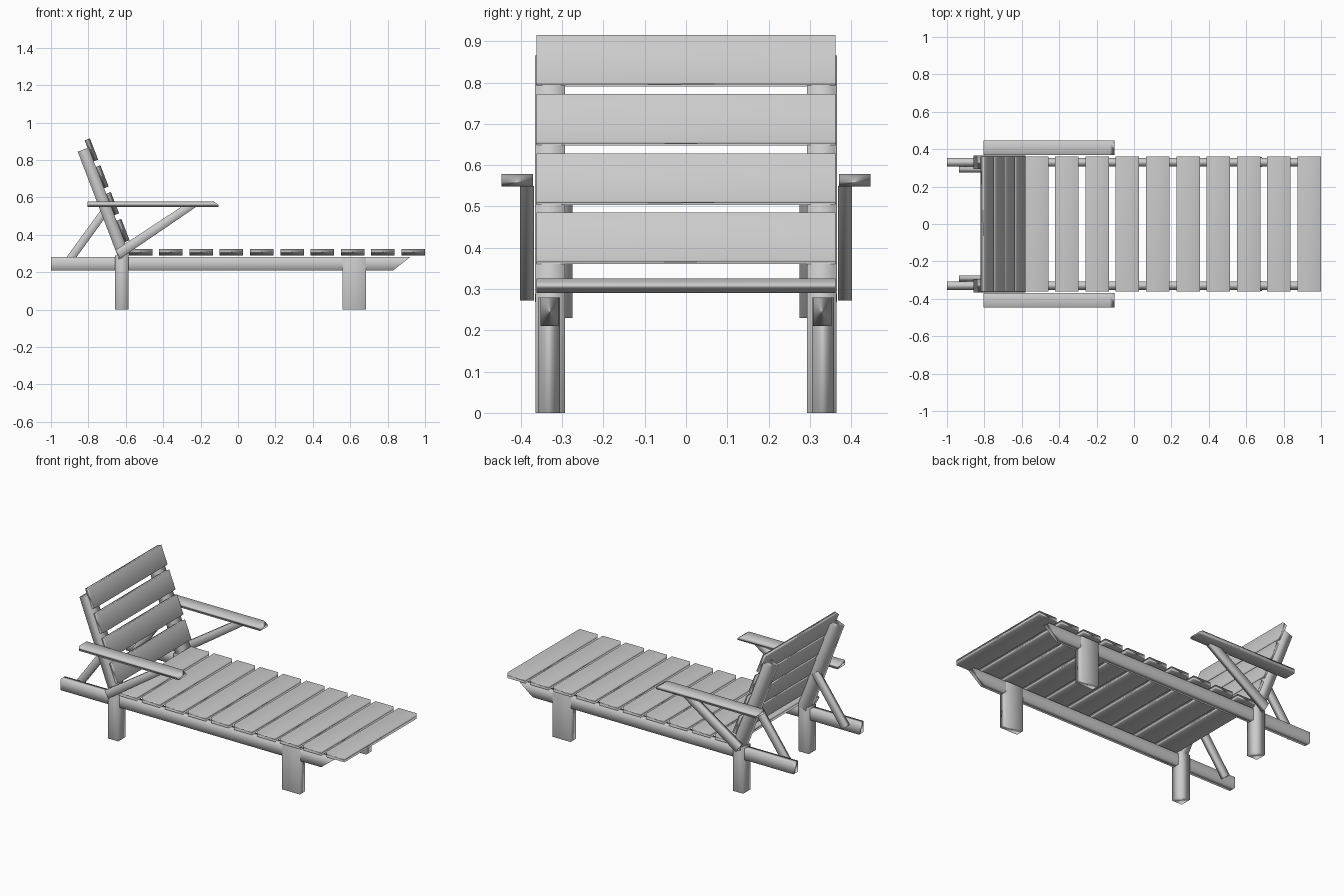
import bpy, bmesh, math
from mathutils import Vector

if "Cube" in bpy.data.objects:
    bpy.data.objects.remove(bpy.data.objects["Cube"], do_unlink=True)

# One plain colour for all the timber
wood = bpy.data.materials.new("light grey wood")
wood.use_nodes = True
wood.diffuse_color = (0.6, 0.6, 0.6, 1)
wood.node_tree.nodes["Principled BSDF"].inputs["Base Color"].default_value = (0.6, 0.6, 0.6, 1)


def plank(name, profile, y0, y1):
    """Extrude an x-z outline from y0 to y1."""
    bm = bmesh.new()
    face = bm.faces.new([bm.verts.new((x, y0, z)) for x, z in profile])
    new = bmesh.ops.extrude_face_region(bm, geom=[face])["geom"]
    moved = [v for v in new if isinstance(v, bmesh.types.BMVert)]
    bmesh.ops.translate(bm, vec=(0, y1 - y0, 0), verts=moved)
    bmesh.ops.recalc_face_normals(bm, faces=bm.faces)
    for f in bm.faces:
        f.smooth = True
    mesh = bpy.data.meshes.new(name)
    bm.to_mesh(mesh)
    bm.free()
    mesh.materials.append(wood)
    obj = bpy.data.objects.new(name, mesh)
    bpy.context.collection.objects.link(obj)
    # Broad faces stay flat, narrow edges look softly rounded
    soft = obj.modifiers.new("soft edges", 'WEIGHTED_NORMAL')
    soft.mode = 'FACE_AREA'
    return obj


def pair(name, profile, y0, y1):
    """The same timber on both long sides."""
    plank(name + "_back", profile, y0, y1)
    plank(name + "_front", profile, -y1, -y0)


def rect(x0, x1, z0, z1):
    return [(x0, z0), (x1, z0), (x1, z1), (x0, z1)]


def beam(start, end, width):
    """Square-ended outline of a sloping timber."""
    a, b = Vector(start), Vector(end)
    d = (b - a).normalized()
    n = Vector((-d.y, d.x)) * width / 2
    return [a - n, b - n, b + n, a + n]


# Base frame: long rails with a slanted foot end, and four legs
pair("side_rail", [(-1, 0.21), (0.83, 0.21), (0.92, 0.28), (-1, 0.28)], 0.307, 0.352)
pair("foot_leg", rect(0.56, 0.685, 0, 0.28), 0.305, 0.358)
pair("head_leg", rect(-0.657, -0.585, 0, 0.29), 0.293, 0.365)

# Seat slats
for i in range(10):
    x = 0.937 - 0.162 * i
    plank(f"seat_slat_{i + 1}", rect(x - 0.063, x + 0.063, 0.29, 0.325), -0.362, 0.362)

# Reclined backrest: posts, slats and rear struts
pair("back_post", beam((-0.608, 0.28), (-0.828, 0.855), 0.062), 0.293, 0.366)
lean = Vector((-0.363, 0.932)).normalized()
for i in range(4):
    c = Vector((-0.616, 0.4225)) + lean * 0.154 * i
    plank(f"back_slat_{i + 1}", beam(c - lean * 0.061, c + lean * 0.061, 0.03), -0.362, 0.362)
pair("back_strut", beam((-0.917, 0.243), (-0.706, 0.534), 0.043), 0.275, 0.307)

# Armrests with a bevelled tip and their sloping braces
pair("armrest", [(-0.804, 0.548), (-0.104, 0.548), (-0.104, 0.56),
                 (-0.13, 0.578), (-0.804, 0.578)], 0.37, 0.447)
pair("arm_brace", [(-0.63, 0.272), (-0.222, 0.55), (-0.302, 0.55), (-0.655, 0.318)], 0.368, 0.402)
